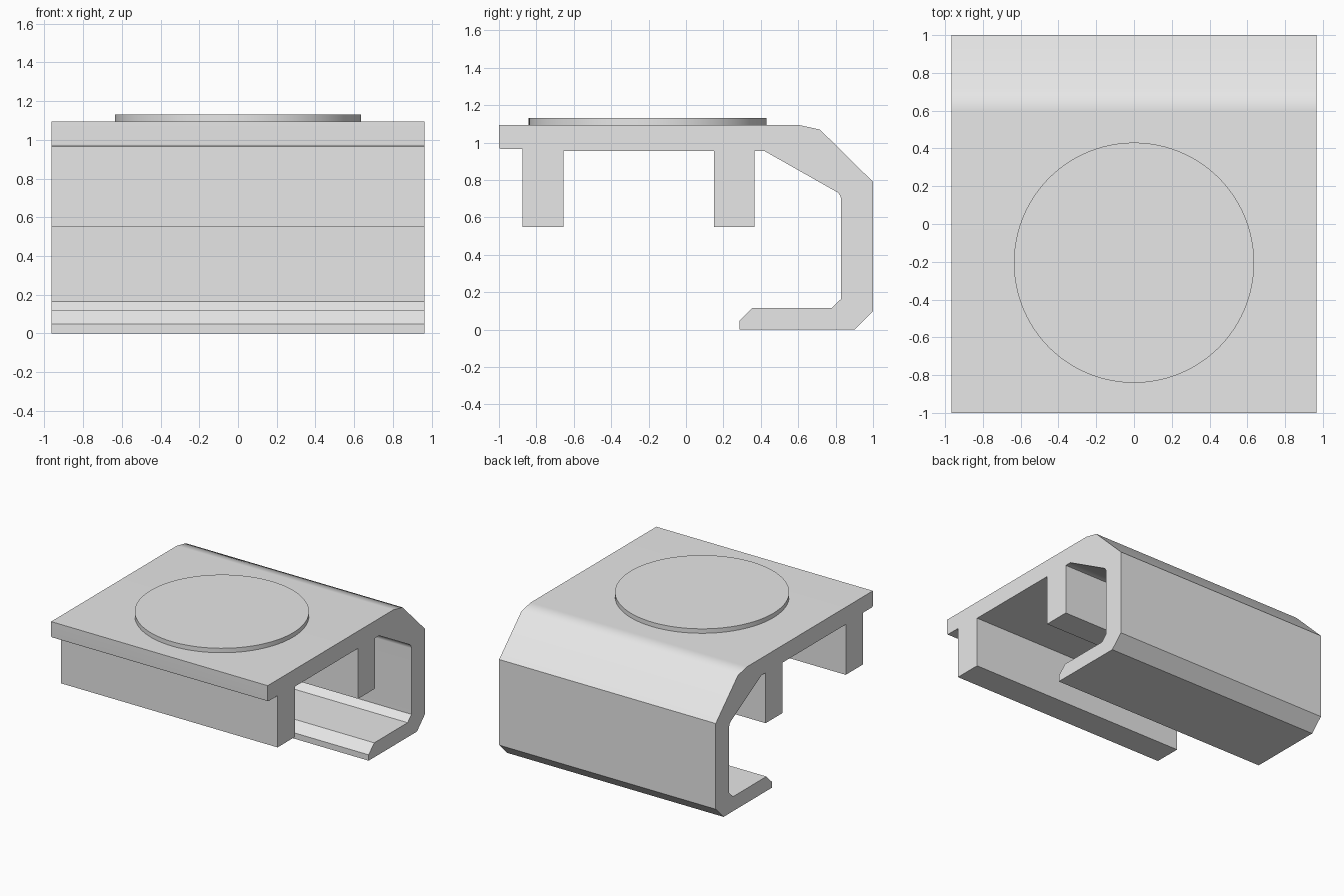
import bpy, bmesh, math

cube = bpy.data.objects.get("Cube")
if cube:
    bpy.data.objects.remove(cube, do_unlink=True)

HALF_WIDTH = 0.965
TOP = 1.095

grey = bpy.data.materials.new("light_grey")
grey.use_nodes = True
grey.diffuse_color = (0.8, 0.8, 0.8, 1)
grey.node_tree.nodes["Principled BSDF"].inputs["Base Color"].default_value = (0.8, 0.8, 0.8, 1)


def finish(obj):
    """Colour the part and smooth its shallow bends."""
    obj.data.materials.clear()
    obj.data.materials.append(grey)
    bpy.ops.object.select_all(action='DESELECT')
    obj.select_set(True)
    bpy.context.view_layer.objects.active = obj
    bpy.ops.object.shade_smooth_by_angle(angle=math.radians(35))
    normals = obj.modifiers.new("even_normals", 'WEIGHTED_NORMAL')
    normals.keep_sharp = True


def extrude_profile(name, points):
    """Sweep a closed (y, z) outline across the full width."""
    bm = bmesh.new()
    face = bm.faces.new([bm.verts.new((-HALF_WIDTH, y, z)) for y, z in points])
    swept = bmesh.ops.extrude_face_region(bm, geom=[face])
    moved = [v for v in swept["geom"] if isinstance(v, bmesh.types.BMVert)]
    bmesh.ops.translate(bm, verts=moved, vec=(2 * HALF_WIDTH, 0, 0))
    bmesh.ops.recalc_face_normals(bm, faces=bm.faces)
    mesh = bpy.data.meshes.new(name)
    bm.to_mesh(mesh)
    bm.free()
    obj = bpy.data.objects.new(name, mesh)
    bpy.context.collection.objects.link(obj)
    finish(obj)


def leg(y0, y1, z0, z1):
    """Outline of one downward rail, front to back."""
    return [(y0, z0), (y0, 0.55), (y1, 0.55), (y1, z1)]


# Clip body: top plate, two rails, sloped back and hooked foot in one outline
lip = [(-1, TOP), (-1, 0.978), (-0.997, 0.969), (-0.988, 0.966)]
front_rail = leg(-0.875, -0.655, 0.966, 0.956)
rear_rail = leg(0.15, 0.365, 0.956, 0.956)
inner_back = [(0.418, 0.956), (0.812, 0.733), (0.824, 0.718), (0.83, 0.696),
              (0.83, 0.165), (0.78, 0.117)]
foot = [(0.355, 0.117), (0.285, 0.047), (0.285, 0), (0.9, 0), (1, 0.1)]
outer_back = [(1, 0.79), (0.716, 1.07), (0.6, TOP)]
extrude_profile("clip_body", lip + front_rail + rear_rail + inner_back + foot + outer_back)

# Raised round pad, seated slightly into the plate
bpy.ops.mesh.primitive_cylinder_add(vertices=96, radius=0.636, depth=0.056,
                                    location=(0, -0.205, 1.103))
pad = bpy.context.object
pad.name = "round_pad"
finish(pad)
